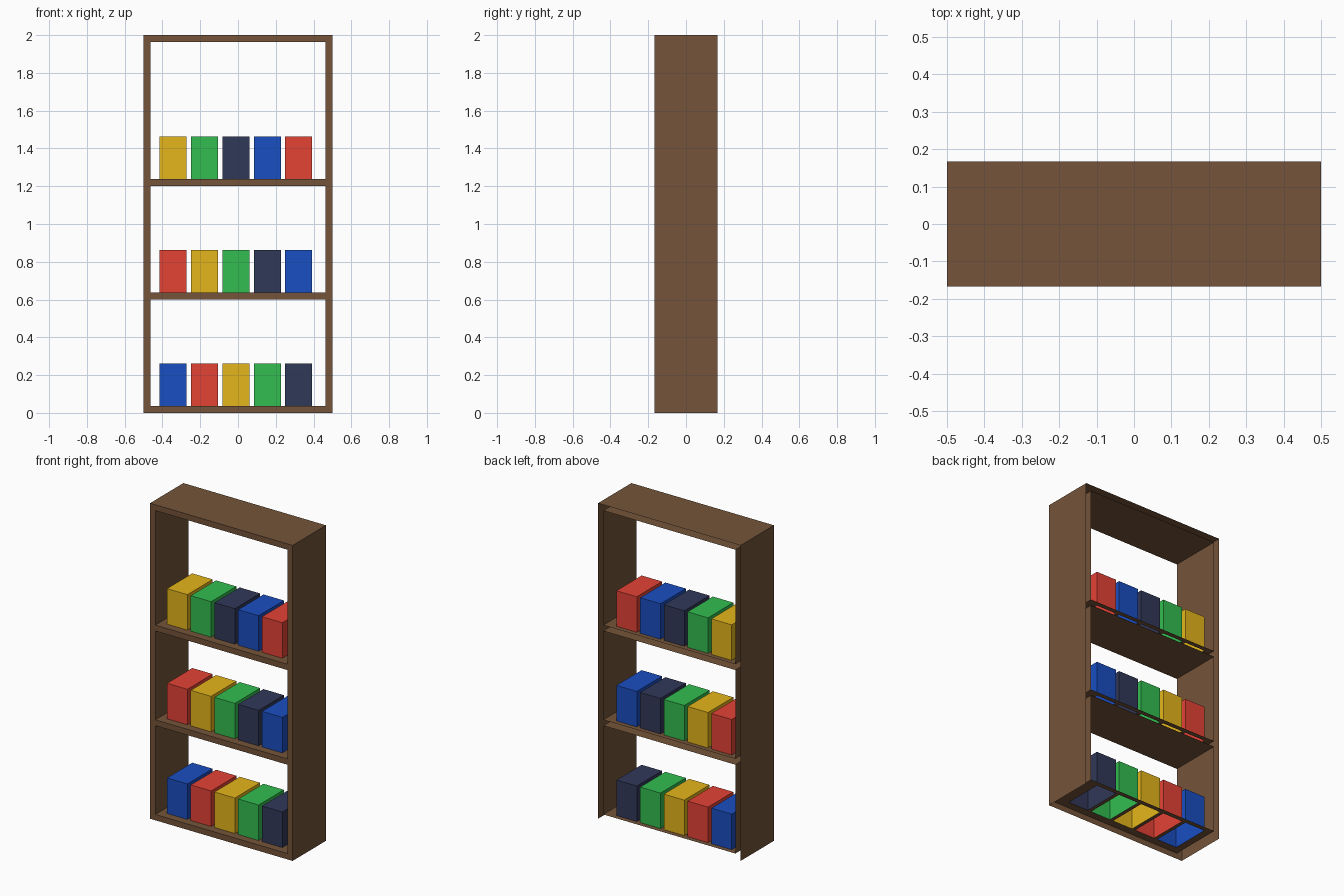
import bpy, bmesh

cube = bpy.data.objects.get("Cube")
if cube:
    bpy.data.objects.remove(cube, do_unlink=True)

W, D, H, T = 0.5, 0.167, 2.0, 0.037      # half width, half depth, height, board
IN = W - T                               # inner half width
SHELVES = [0.0, 0.6, 1.2]
BOOK_X = [-0.416 + 0.1665 * i for i in range(5)]
BOOK_W, BOOK_H = 0.143, 0.225
BOOK_Y = (-0.117, 0.136)


def material(name, hex_code):
    def lin(c):
        return c / 12.92 if c <= 0.04045 else ((c + 0.055) / 1.055) ** 2.4
    rgb = [lin(int(hex_code[i:i + 2], 16) / 255) for i in (0, 2, 4)]
    m = bpy.data.materials.new(name)
    m.use_nodes = True
    m.diffuse_color = (*rgb, 1)
    bsdf = next(n for n in m.node_tree.nodes if n.type == "BSDF_PRINCIPLED")
    bsdf.inputs["Base Color"].default_value = (*rgb, 1)
    bsdf.inputs["Roughness"].default_value = 0.8
    return m


def panel(bm, axis, pos, a, b, sign):
    """Flat rectangle across an axis; a and b are ranges on the other two axes."""
    others = [i for i in range(3) if i != axis]
    corners = []
    for u, v in ((a[0], b[0]), (a[1], b[0]), (a[1], b[1]), (a[0], b[1])):
        p = [0, 0, 0]
        p[axis], p[others[0]], p[others[1]] = pos, u, v
        corners.append(bm.verts.new(p))
    face = bm.faces.new(corners)
    face.normal_update()
    if face.normal[axis] * sign < 0:
        face.normal_flip()


def make(name, mat, panels):
    bm = bmesh.new()
    for p in panels:
        panel(bm, *p)
    bmesh.ops.remove_doubles(bm, verts=bm.verts, dist=1e-5)
    me = bpy.data.meshes.new(name)
    bm.to_mesh(me)
    bm.free()
    me.materials.append(mat)
    ob = bpy.data.objects.new(name, me)
    bpy.context.collection.objects.link(ob)


wood = material("brown wood", "75543a")
colours = [material("blue cover", "1a4ec1"), material("red cover", "e44235"),
           material("yellow cover", "e5b61b"), material("green cover", "32bd50"),
           material("navy cover", "303858")]
depth = (-D, D)

# Side boards: outer sheet, front edge, inner sheets between the shelves
tops = SHELVES[1:] + [H - T]
for name, s in (("left_side", 1), ("right_side", -1)):
    parts = [(0, s * W, depth, (0, H), s),
             (1, -D, sorted((s * IN, s * W)), (0, H), -1)]
    parts += [(0, s * IN, depth, (z + T, t), -s) for z, t in zip(SHELVES, tops)]
    make(name, wood, parts)

# Top board
make("top_board", wood, [(2, H, (-W, W), depth, 1),
                         (2, H - T, (-IN, IN), depth, -1),
                         (1, -D, (-IN, IN), (H - T, H), -1)])

# Shelves, open beneath each book and along the back
for row, z in enumerate(SHELVES):
    top = z + T
    parts = [(1, -D, (-IN, IN), (z, top), -1),
             (2, top, (-IN, IN), (-D, BOOK_Y[0]), 1),
             (2, top, (-IN, IN), (BOOK_Y[1], D), 1)]
    gap_starts = [-IN] + [x + BOOK_W for x in BOOK_X]
    for a, b in zip(gap_starts, BOOK_X + [IN]):
        parts.append((2, top, (a, b), BOOK_Y, 1))
    if row:
        parts.append((2, z, (-IN, IN), depth, -1))
    make(f"shelf_{row + 1}", wood, parts)

    # Books: five-sided covers open at the bottom, colours shifting per shelf
    for i, x in enumerate(BOOK_X):
        xs, zs = (x, x + BOOK_W), (top, top + BOOK_H)
        make(f"book_{row + 1}_{i + 1}", colours[(i + row) % 5],
             [(0, xs[0], BOOK_Y, zs, -1), (0, xs[1], BOOK_Y, zs, 1),
              (1, BOOK_Y[0], xs, zs, -1), (1, BOOK_Y[1], xs, zs, 1),
              (2, zs[1], xs, BOOK_Y, 1)])
